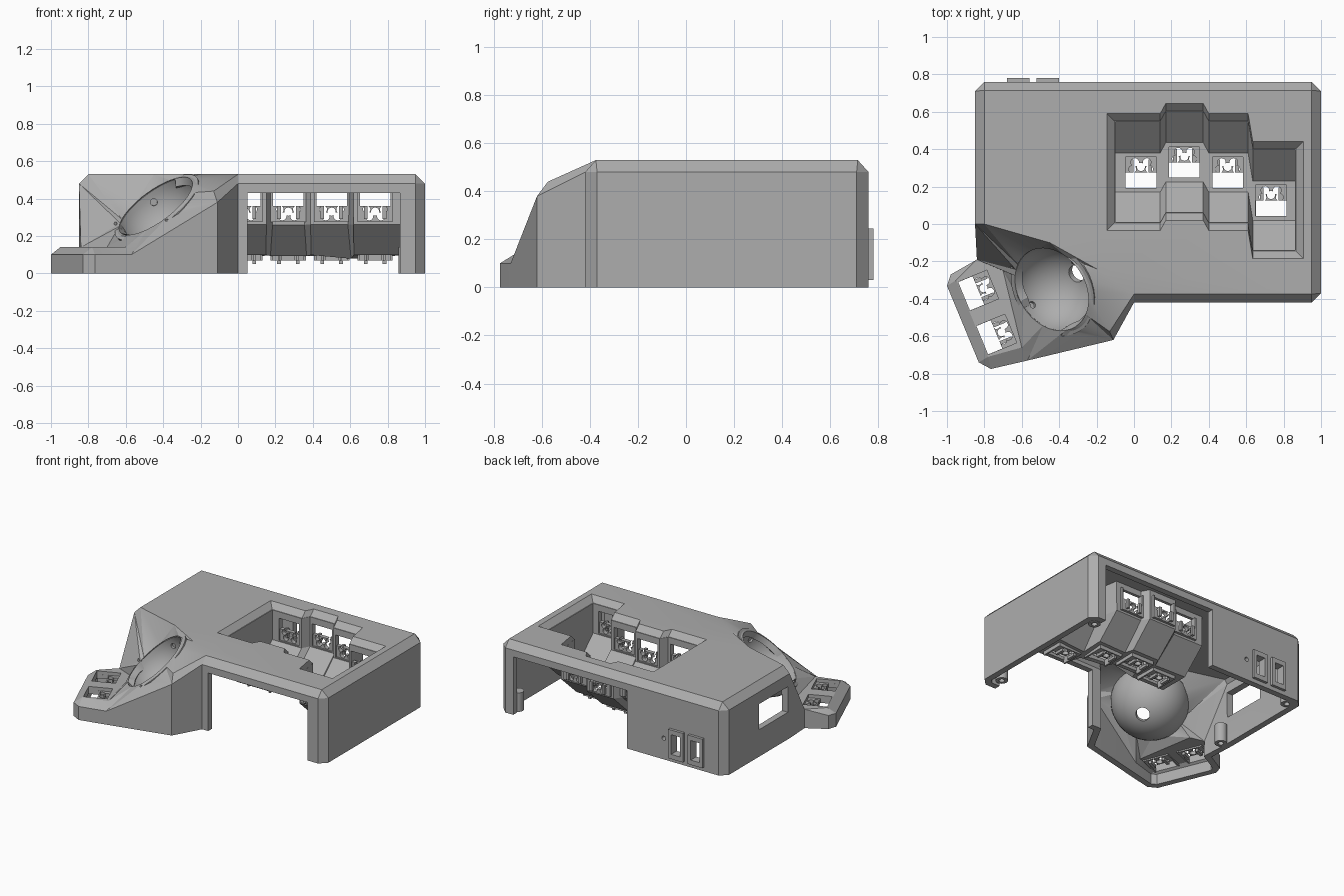
import bpy, bmesh, math
from mathutils import Vector, Matrix

cube = bpy.data.objects.get("Cube")
if cube:
    bpy.data.objects.remove(cube, do_unlink=True)

grey = bpy.data.materials.new("matte grey")
grey.use_nodes = True
grey.diffuse_color = (0.42, 0.42, 0.42, 1)
grey.node_tree.nodes["Principled BSDF"].inputs["Base Color"].default_value = (0.42, 0.42, 0.42, 1)


def make(name, bm):
    bmesh.ops.recalc_face_normals(bm, faces=bm.faces)
    mesh = bpy.data.meshes.new(name)
    bm.to_mesh(mesh)
    bm.free()
    mesh.materials.append(grey)
    ob = bpy.data.objects.new(name, mesh)
    bpy.context.collection.objects.link(ob)
    return ob


def bake(ob):
    dg = bpy.context.evaluated_depsgraph_get()
    dg.update()
    mesh = bpy.data.meshes.new_from_object(ob.evaluated_get(dg))
    ob.modifiers.clear()
    ob.data = mesh


def thicken(ob, thickness, offset):
    mod = ob.modifiers.new("wall", "SOLIDIFY")
    mod.thickness, mod.offset, mod.use_even_offset = thickness, offset, True
    bake(ob)


def cut(ob, cutters):
    for c in cutters:
        c.hide_render = True
        mod = ob.modifiers.new("cut", "BOOLEAN")
        mod.operation, mod.solver, mod.object = "DIFFERENCE", "EXACT", c
    bake(ob)
    for c in cutters:
        bpy.data.objects.remove(c, do_unlink=True)


def box(name, lo, hi, matrix=Matrix()):
    bm = bmesh.new()
    lo, hi = Vector(lo), Vector(hi)
    size = Matrix.Diagonal((*(hi - lo), 1))
    bmesh.ops.create_cube(bm, size=1, matrix=matrix @ Matrix.Translation((lo + hi) / 2) @ size)
    return make(name, bm)


def rod(name, centre, axis, radius, depth, sides=20):
    bm = bmesh.new()
    turn = Vector(axis).to_track_quat("Z", "Y").to_matrix().to_4x4()
    bmesh.ops.create_cone(bm, cap_ends=True, segments=sides, radius1=radius, radius2=radius,
                          depth=depth, matrix=Matrix.Translation(centre) @ turn)
    return make(name, bm)


def smooth(ob):
    bpy.ops.object.select_all(action="DESELECT")
    ob.select_set(True)
    bpy.context.view_layer.objects.active = ob
    bpy.ops.object.shade_smooth_by_angle(angle=math.radians(20))


# Ball socket frame
ball = Vector((-0.44, -0.35, 0.36))
normal = Vector((-0.55, -0.35, 0.75)).normalized()
tilt = normal.to_track_quat("Z", "Y").to_matrix()
R = 0.236

# Outer shell: flat top, chamfers, walls, sloping lobe and thumb pad
pts = dict(
    A=(-.80, 0, .53), B=(-.85, 0, .48), C=(-.84, -.19, .14), D=(-.70, -.25, .14),
    E=(-.60, -.66, .14), F=(-.57, -.73, .10), G=(-.11, -.62, .38), H=(-.13, -.575, .44),
    I=(0, -.42, .48), J=(0, -.375, .53), K=(-.20, -.24, .53), L=(-.45, -.10, .53),
    M=(-.98, -.27, .10), N=(-1, -.33, .10), O=(-.83, -.74, .10), P=(-.765, -.775, .10),
    Q=(-.95, -.30, .14), R=(-.78, -.71, .14),
    a=(-.80, .715, .53), b=(.95, .715, .53), c=(.95, -.375, .53),
    d=(.95, -.42, .48), e=(1, -.37, .48), f=(1, .71, .48), g=(.95, .76, .48),
    h=(-.80, .76, .48), i=(-.85, .71, .48))
bm = bmesh.new()
v = {k: bm.verts.new(p) for k, p in pts.items()}
for face in ("AabcJKL", "AaiB", "ahi", "abgh", "bfg", "bcef", "cde", "cJId", "JHGI",
             "CQRED", "CMQ", "QMN", "QNOR", "ROP", "RPFE"):
    bm.faces.new([v[k] for k in face])
skirt = "BCMNOPFGIdefghi"
low = {k: bm.verts.new((pts[k][0], pts[k][1], 0)) for k in skirt}
for k, n in zip(skirt, skirt[1:] + skirt[0]):
    bm.faces.new((v[k], v[n], low[n], low[k]))
angle = lambda p: math.atan2(p.co.y - ball.y, p.co.x - ball.x) % math.tau
outer = [v[k] for k in "KLABCDEFGHJ"]
steps = 40
rim = [bm.verts.new(ball + tilt @ Vector((R * math.cos(t * math.tau / steps),
                                          R * math.sin(t * math.tau / steps), 0)))
       for t in range(steps)]
rim.sort(key=angle)
gap = lambda p, q: abs((angle(p) - angle(q) + math.pi) % math.tau - math.pi)
own = [min(range(len(outer)), key=lambda k: gap(outer[k], r)) for r in rim]
for s in range(steps):
    n = (s + 1) % steps
    bm.faces.new((rim[s], rim[n], outer[own[s]]))
    k = own[s]
    while k != own[n]:
        m = (k + 1) % len(outer)
        bm.faces.new((outer[k], outer[m], rim[n]))
        k = m
shell = make("case_shell", bm)
thicken(shell, 0.045, -1)

# Finger columns: x range and offset of each
columns = [(-.10, .14, 0), (.17, .37, .055), (.40, .61, 0), (.635, .86, -.15)]
stations = [(x, dy) for x0, x1, dy in columns for x in (x0, x1)]


def well_loop(z, grow):
    last = len(stations) - 1
    xs = [x + (grow if k == last else -grow if k == 0 else 0) for k, (x, _) in enumerate(stations)]
    front = [(x, .01 + s[1] - grow, z) for x, s in zip(xs, stations)]
    back = [(x, .545 + s[1] + grow, z) for x, s in zip(xs, stations)]
    return front + back[::-1]


# Chamfered cutter for the finger well
bm = bmesh.new()
loops = [[bm.verts.new(p) for p in well_loop(z, g)] for z, g in ((.40, 0), (.485, 0), (.535, .05))]
for lo, hi in zip(loops, loops[1:]):
    for k in range(len(lo)):
        n = (k + 1) % len(lo)
        bm.faces.new((lo[k], lo[n], hi[n], hi[k]))
bm.faces.new(loops[0])
bm.faces.new(loops[-1])
well_cut = make("well_cutter", bm)


def key_matrix(centre, up, back):
    up, back = Vector(up).normalized(), Vector(back).normalized()
    m = Matrix((up.cross(back), up, back)).transposed().to_4x4()
    return Matrix.Translation(centre) @ m


def key_cutter(m, w=.165):
    return box("key_cutter", (-w / 2, -w / 2, -.08), (w / 2, w / 2, .08), m)


def key_socket(m):
    # Half plate with paired round holes and a slot, plus a clip behind
    plate = box("key_socket", (-.084, .0, 0), (.084, .084, .03), m)
    holes = [rod("hole", m @ Vector((x, y, .015)), m.to_3x3() @ Vector((0, 0, 1)), r, .2, 14)
             for x, y, r in ((-.032, .055, .022), (.032, .055, .022), (-.045, .018, .02),
                             (.045, .018, .02), (0, .03, .022))]
    cut(plate, holes)
    for s in (-1, 1):
        box("socket_clip", (s * .05 - .01, .0, .03), (s * .05 + .01, .07, .05), m)
        box("socket_side", (s * .088 - .006, -.085, 0), (s * .088 + .006, .085, .03), m)


# Openings in the shell
thumb_keys = [key_matrix(c, (.92, .38, 0), (0, 0, -1))
              for c in ((-.832, -.355, .115), (-.735, -.590, .115))]
ports = (-.62, -.46)
shell_cuts = [well_cut,
              box("front_opening", (.05, -.6, -.1), (.865, -.33, .43)),
              box("back_opening", (-.05, .66, -.1), (.885, .9, .43)),
              box("side_window", (-.95, .02, .20), (-.75, .36, .39)),
              rod("reset_hole", (-.35, .75, .157), (0, 1, 0), .016, .2)]
shell_cuts += [box("port_cutter", (x - .035, .6, .065), (x + .035, .9, .21)) for x in ports]
shell_cuts += [key_cutter(m) for m in thumb_keys]
for t in (95, 215, 335):
    a = math.radians(t)
    shell_cuts.append(rod("rim_hole", ball + tilt @ Vector((math.cos(a), math.sin(a), 0)) * .262,
                          normal, .009, .08, 12))
cut(shell, shell_cuts)
smooth(shell)
for m in thumb_keys:
    key_socket(m)

# Port frames on the back
for x in ports:
    frame = box("port_frame", (x - .06, .73, .03), (x + .06, .78, .245))
    cut(frame, [box("port_hole", (x - .035, .6, .065), (x + .035, .9, .21))])

# Finger trough: one section swept across the stepped columns
section = [(.01, .49), (.01, .27), (.17, .12), (.38, .12), (.545, .27), (.545, .49)]
bm = bmesh.new()
rows = [[bm.verts.new((x, y + dy, z)) for y, z in section] for x, dy in stations]
for p, q in zip(rows, rows[1:]):
    for k in range(len(section) - 1):
        bm.faces.new((p[k], p[k + 1], q[k + 1], q[k]))
bm.faces.new(rows[0])
bm.faces.new(rows[-1])
trough = make("finger_trough", bm)
thicken(trough, 0.022, 1)
finger_keys = []
for k, (_, _, dy) in enumerate(columns):
    x = .037 + .232 * k
    finger_keys += [key_matrix((x, .275 + dy, .10), (0, 1, 0), (0, 0, -1)),
                    key_matrix((x, .555 + dy, .36), (0, 0, -1), (0, 1, 0)),
                    key_matrix((x, .0 + dy, .36), (0, 0, -1), (0, -1, 0))]
cut(trough, [key_cutter(m) for m in finger_keys])
for m in finger_keys:
    key_socket(m)

# Ball cup with sensor opening and three bearing seats
bm = bmesh.new()
bmesh.ops.create_uvsphere(bm, u_segments=40, v_segments=24, radius=R)
bmesh.ops.delete(bm, geom=[p for p in bm.verts if p.co.z > .001], context="VERTS")
bmesh.ops.transform(bm, matrix=Matrix.Translation(ball - normal * .006) @ tilt.to_4x4(), verts=bm.verts)
cup = make("ball_cup", bm)
thicken(cup, 0.032, 1)
first = Vector((-.01, .235, .02))
cup_cuts = [rod("sensor_hole", ball - normal * .24, normal, .048, .15)]
for k in range(3):
    d = (Matrix.Rotation(k * math.tau / 3, 3, normal) @ first).normalized()
    cup_cuts.append(rod("bearing_seat", ball + d * .235, d, .019, .036))
cut(cup, cup_cuts)
smooth(cup)

# Screw bosses inside the walls
for x, y in ((.91, .67), (.90, -.31), (-.77, .68), (-.77, -.01)):
    boss = rod("screw_boss", (x, y, .07), (0, 0, 1), .042, .14)
    cut(boss, [rod("screw_hole", (x, y, 0), (0, 0, 1), .02, .2)])
    smooth(boss)
